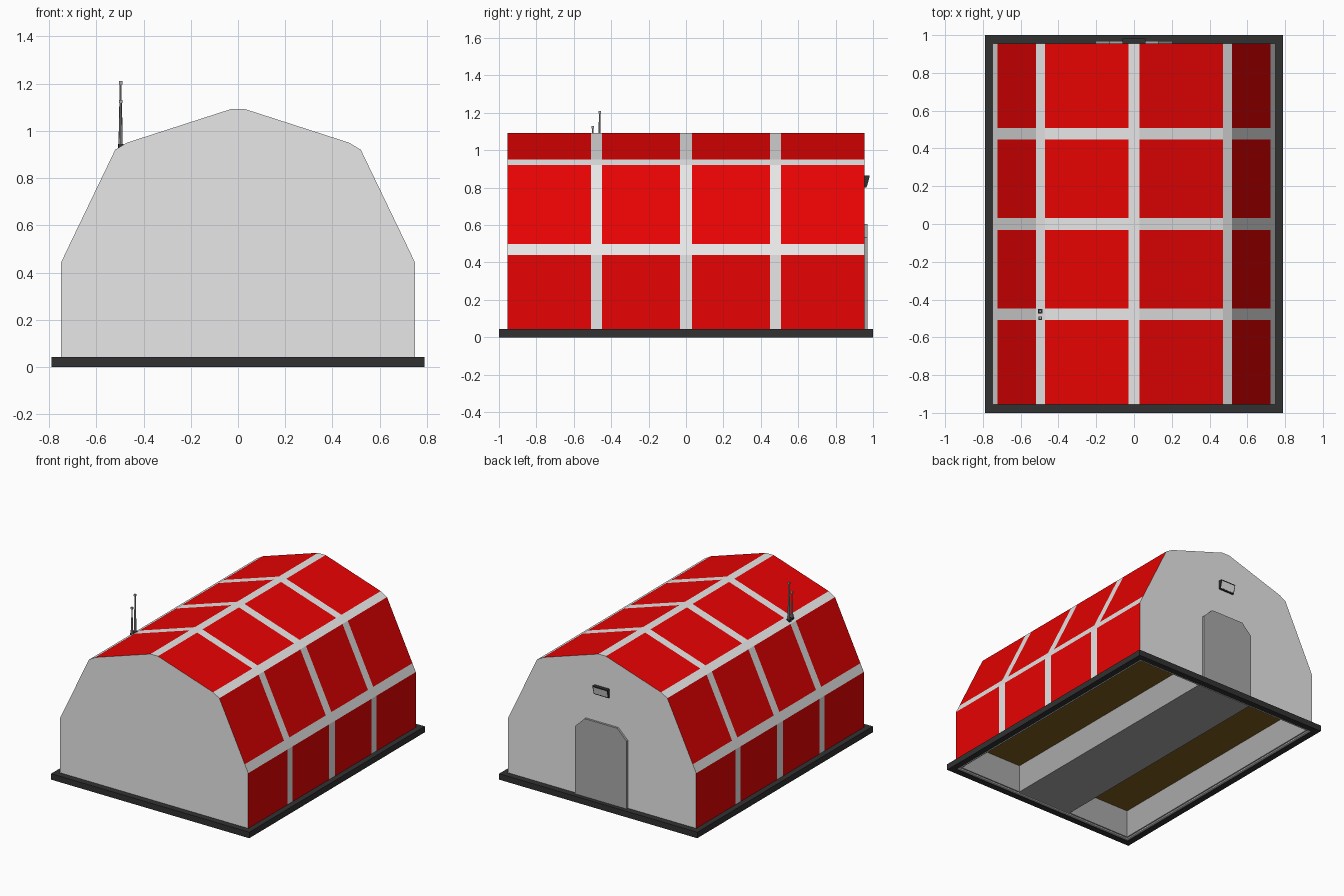
import bpy
import bmesh
from mathutils import Matrix, Vector

cube = bpy.data.objects.get("Cube")
if cube:
    bpy.data.objects.remove(cube, do_unlink=True)


def material(name, r, g, b):
    m = bpy.data.materials.new(name)
    m.use_nodes = True
    m.diffuse_color = (r, g, b, 1)
    m.node_tree.nodes["Principled BSDF"].inputs["Base Color"].default_value = (r, g, b, 1)
    return m


pale = material("pale grey canvas", 0.8, 0.8, 0.8)
red = material("red canvas", 0.8, 0.0006, 0.0006)
dark = material("dark rubber", 0.031, 0.031, 0.031)
grey = material("mid grey", 0.4, 0.4, 0.4)
brown = material("brown wood", 0.21, 0.118, 0.013)


def finish(name, bm, *mats):
    bmesh.ops.recalc_face_normals(bm, faces=bm.faces)
    mesh = bpy.data.meshes.new(name)
    bm.to_mesh(mesh)
    bm.free()
    for m in mats:
        mesh.materials.append(m)
    obj = bpy.data.objects.new(name, mesh)
    bpy.context.collection.objects.link(obj)
    return obj


def add_box(bm, lo, hi):
    lo, hi = Vector(lo), Vector(hi)
    bmesh.ops.create_cube(bm, size=1, matrix=Matrix.Translation((lo + hi) / 2)
                          @ Matrix.Diagonal((hi - lo).to_4d()))


def box(name, lo, hi, mat):
    bm = bmesh.new()
    add_box(bm, lo, hi)
    return finish(name, bm, mat)


def frame(name, x0, x1, y, t, z0, z1, mat):
    """Rectangular ring of wall thickness t."""
    bm = bmesh.new()
    for a, b in ((x0, x0 + t), (x1 - t, x1)):
        add_box(bm, (a, -y, z0), (b, y, z1))
    for a, b in ((-y, t - y), (y - t, y)):
        add_box(bm, (x0 + t, a, z0), (x1 - t, b, z1))
    return finish(name, bm, mat)


def prism(name, profile, place, a, b, mat):
    """Extrude a 2D profile from a to b; place maps (u, v, depth) to a point."""
    bm = bmesh.new()
    face = bm.faces.new([bm.verts.new(place(u, v, a)) for u, v in profile])
    ext = bmesh.ops.extrude_face_region(bm, geom=[face])["geom"]
    shift = Vector(place(0, 0, b)) - Vector(place(0, 0, a))
    bmesh.ops.translate(bm, vec=shift, verts=[v for v in ext if isinstance(v, bmesh.types.BMVert)])
    return finish(name, bm, mat)


# Tent shell: profile panels alternate red and pale, crossed by pale bands
half = [(0.75, 0.02), (0.75, 0.441), (0.723, 0.498), (0.52, 0.92), (0.47, 0.95), (0.03, 1.092)]
profile = half + [(-x, z) for x, z in reversed(half)]
stations = [-0.955, -0.508, -0.448, -0.032, 0.032, 0.448, 0.508, 0.955]
bm = bmesh.new()
rings = [[bm.verts.new((x, y, z)) for x, z in profile] for y in stations]
for j in range(len(rings) - 1):
    for i in range(len(profile) - 1):
        f = bm.faces.new((rings[j][i], rings[j][i + 1], rings[j + 1][i + 1], rings[j + 1][i]))
        f.material_index = 1 if i % 2 == 0 and j % 2 == 0 else 0
for ring in (rings[0], rings[-1]):
    bm.faces.new(ring)
finish("tent_shell", bm, pale, red)

# Base rim, wall footing, aisle floor and raised side platforms
frame("base_rim", -0.79, 0.79, 1.0, 0.045, 0, 0.043, dark)
frame("wall_footing", -0.745, 0.745, 0.955, 0.015, 0.004, 0.212, pale)
box("aisle_floor", (-0.22, -0.94, 0.01), (0.22, 0.94, 0.025), grey)
for side, x0, x1 in (("left", 0.208, 0.73), ("right", -0.73, -0.208)):
    frame(side + "_platform_skirt", x0, x1, 0.94, 0.01, 0.012, 0.212, grey)
    box(side + "_platform", (x0, -0.94, 0.212), (x1, 0.94, 0.222), brown)

# Back door with clipped top corners
door = [(-0.205, 0.04), (0.205, 0.04), (0.205, 0.532), (0.13, 0.605),
        (-0.13, 0.605), (-0.205, 0.532)]
prism("back_door", door, lambda u, v, d: (u, d, v), 0.95, 0.97, grey)

# Lamp above the door, wider at the top, with a pale lens
lamp = [(0.95, 0.8), (0.965, 0.8), (0.982, 0.864), (0.95, 0.864)]
prism("lamp_housing", lamp, lambda u, v, d: (d, u, v), -0.06, 0.06, dark)
lens = [(0.964, 0.807), (0.968, 0.807), (0.981, 0.856), (0.977, 0.856)]
prism("lamp_lens", lens, lambda u, v, d: (d, u, v), -0.054, 0.054, pale)

# Two slender antennas on the right shoulder
AX = -0.497
for name, y, top, r in (("tall", -0.462, 1.21, 0.012), ("short", -0.498, 1.13, 0.009)):
    box(name + "_antenna_base", (AX - r, y - r, 0.925), (AX + r, y + r, 0.945), dark)
    bm = bmesh.new()
    mid = 0.94 + (top - 0.94) * 0.6
    for r0, r1, z0, z1 in ((0.009, 0.006, 0.94, mid), (0.005, 0.004, mid, top - 0.012)):
        bmesh.ops.create_cone(bm, cap_ends=True, segments=8, radius1=r0, radius2=r1,
                              depth=z1 - z0, matrix=Matrix.Translation((AX, y, (z0 + z1) / 2)))
    finish(name + "_antenna_mast", bm, grey)
    box(name + "_antenna_tip", (AX - 0.007, y - 0.007, top - 0.013),
        (AX + 0.007, y + 0.007, top), grey)
